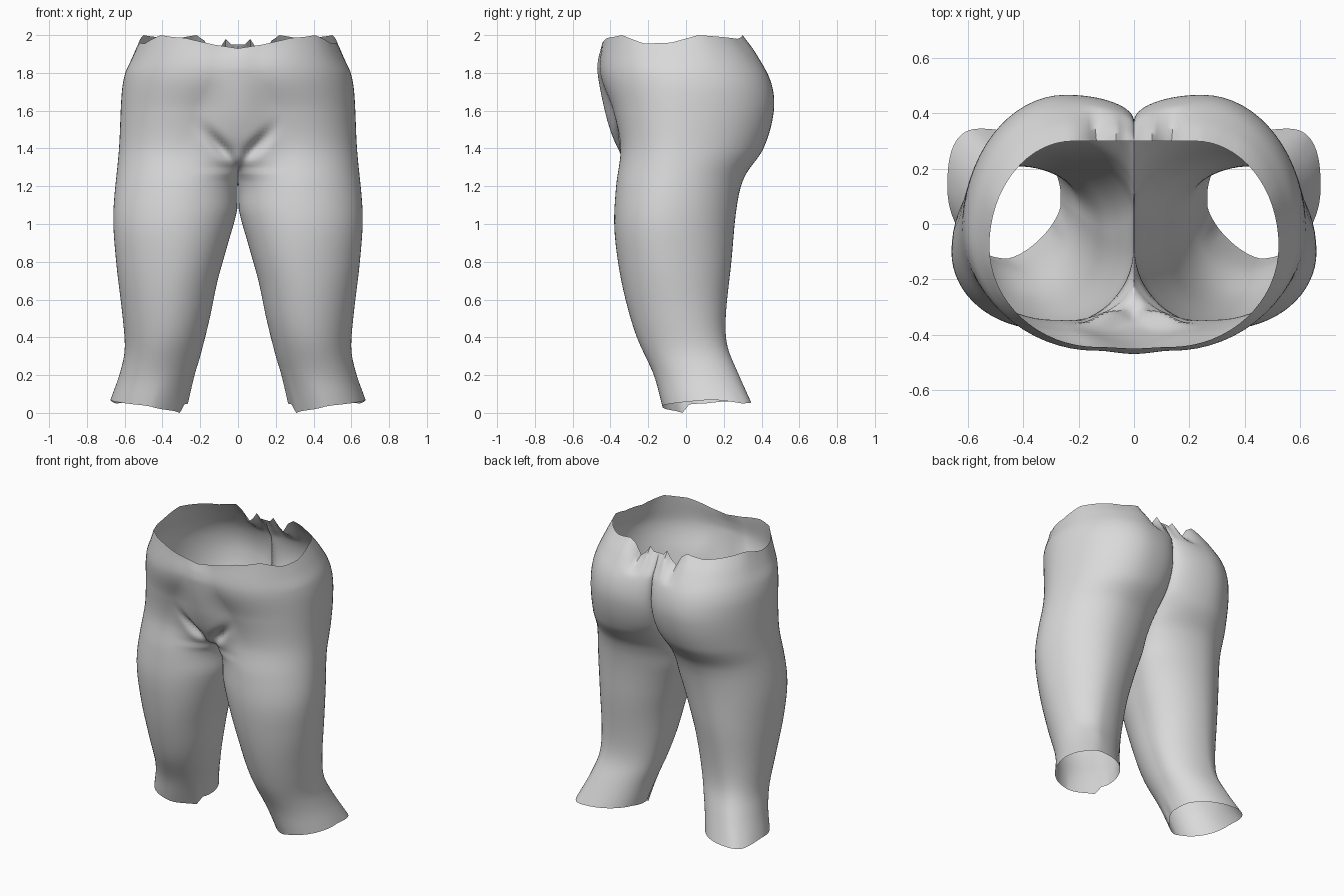
import bpy, math

if "Cube" in bpy.data.objects:
    bpy.data.objects.remove(bpy.data.objects["Cube"])

CROTCH = 1.22      # height where the two legs join
Q = 16             # points per quarter of a section
BRIDGE = 4         # points across the inner thigh

# Guide lines down the body: (z, x, y)
FRONT = [(2.0, .13, -.445), (1.8, .15, -.455), (1.6, .24, -.385), (1.4, .29, -.347),
         (1.2, .31, -.37), (1.0, .33, -.38), (.8, .34, -.36), (.6, .36, -.32),
         (.4, .38, -.26), (.2, .42, -.17), (.04, .46, -.125)]
OUTER = [(2.0, .523, -.08), (1.9, .56, -.05), (1.8, .597, -.03), (1.7, .615, -.02),
         (1.4, .63, -.04), (1.05, .66, -.10), (.8, .645, -.09), (.5, .61, -.03),
         (.33, .60, .02), (.2, .628, .08), (.04, .675, .13)]
BACK = [(2.0, .22, .30), (1.9, .23, .372), (1.75, .24, .45), (1.6, .25, .465),
        (1.4, .27, .41), (1.25, .31, .31), (1.1, .34, .27), (.8, .38, .24),
        (.5, .42, .21), (.35, .45, .22), (.2, .50, .28), (.04, .55, .345)]
INNER_FRONT = [(2.0, 0, -.45), (1.9, 0, -.466), (1.8, 0, -.468), (1.6, 0, -.43),
               (1.48, 0, -.395), (1.4, 0, -.36), (1.33, 0, -.315), (1.27, 0, -.19),
               (1.22, 0, -.11), (1.08, .004, -.09), (.9, .052, -.085), (.7, .108, -.07),
               (.5, .15, -.04), (.3, .20, .01), (.2, .23, .04), (.04, .265, .07)]
INNER_BACK = [(2.0, 0, .30), (1.9, 0, .33), (1.8, 0, .365), (1.6, 0, .365),
              (1.45, 0, .30), (1.35, 0, .20), (1.22, 0, .10), (1.0, 0, .01),
              (.6, 0, .0), (.2, 0, .07), (.04, 0, .10)]
# Ragged rims: (eighths of a quarter, drop)
WAIST_RIM = [(0, .07), (4, .06), (8, .05), (10, .015), (11, .01), (12, .0), (14, .045),
             (16, .04), (18, 0), (22, .02), (24, 0), (25, .03), (26, .10), (27, .07),
             (28, .02), (29, .05), (32, .05)]
HEM_RIM = [(0, -.01), (2, -.005), (3, .04), (4, .03), (6, .02), (9, .0), (16, -.03),
           (20, -.01), (24, -.015), (30, -.02), (32, -.01), (36, -.01)]


def smooth(line, z):
    """Smooth x and y of a guide line at height z."""
    z = min(max(z, line[-1][0]), line[0][0])
    i = next(k for k in range(len(line) - 1) if z >= line[k + 1][0])
    a, b = line[i], line[i + 1]
    p, n = line[max(i - 1, 0)], line[min(i + 2, len(line) - 1)]
    h = b[0] - a[0]
    t = (z - a[0]) / h
    out = []
    for c in (1, 2):
        ma = (b[c] - p[c]) / (b[0] - p[0]) * h
        mb = (n[c] - a[c]) / (n[0] - a[0]) * h
        out.append((2*t**3 - 3*t*t + 1) * a[c] + (t**3 - 2*t*t + t) * ma
                   + (3*t*t - 2*t**3) * b[c] + (t**3 - t*t) * mb)
    return out


def linear(keys, j):
    for (a, va), (b, vb) in zip(keys, keys[1:]):
        if a <= j <= b:
            return va + (vb - va) * (j - a) / (b - a)
    return keys[-1][1]


def section(z):
    """Half section at height z, running front, outer side, back, inner side."""
    (fx, fy), (ox, oy), (bx, by) = smooth(FRONT, z), smooth(OUTER, z), smooth(BACK, z)
    xi, yf = smooth(INNER_FRONT, z)
    yb = smooth(INNER_BACK, z)[1]
    xi = 0.0 if z >= CROTCH - 1e-6 else max(xi, .003)
    m = min(max((1.37 - z) / .10, 0), 1)
    low = max(0, (.2 - z) / .16)
    # Groin crease, spreading outward with height
    depth = .045 * math.exp(-((z - 1.41) / .08) ** 2)
    crease = max(.03, (z - 1.29) * .78)
    f = 1 + .35 * low       # flatter inner front of the hem
    pts = []
    for k in range(Q):      # belly and mound, turning into the inner thigh
        u = k / Q
        s = u * math.pi / 2
        x = (1 - m) * fx * u + m * (fx - (fx - xi) * math.cos(s) ** f)
        y = (1 - m) * (yf + (fy - yf) * (1 - math.cos(math.pi * u)) / 2) \
            + m * (yf + (fy - yf) * math.sin(s) ** f)
        g = depth * math.exp(-((x - crease) / .04) ** 2) * min(1, x / .03)
        pts.append((x, y + g))
    for k in range(Q):
        s = k / Q * math.pi / 2
        pts.append((fx + (ox - fx) * math.sin(s), oy + (fy - oy) * math.cos(s)))
    e = 1 - .25 * low       # squarer heel side of the hem
    for k in range(Q):
        s = k / Q * math.pi / 2
        pts.append((bx + (ox - bx) * math.cos(s) ** e, oy + (by - oy) * math.sin(s) ** e))
    for k in range(Q + 1):  # buttock into the cleft
        s = k / Q * math.pi / 2
        x = xi if k == Q else bx - (bx - xi) * math.sin(s)
        pts.append((x, yb + (by - yb) * math.cos(s)))
    if z <= CROTCH + 1e-6:  # inner thigh
        for k in range(1, BRIDGE + 1):
            pts.append((xi, yb + (yf - yb) * k / (BRIDGE + 1)))
    top = max(0, (z - 1.8) / .2)
    return [(x, y, z - top * linear(WAIST_RIM, j * 8 / Q) - low * linear(HEM_RIM, j * 8 / Q))
            for j, (x, y) in enumerate(pts)]


# Loft the sections from waist to hem
UPPER, LOWER = 44, 34
levels = [2 - (2 - CROTCH) * i / UPPER for i in range(UPPER + 1)]
levels += [CROTCH - (CROTCH - .04) * i / LOWER for i in range(1, LOWER + 1)]
verts, faces, starts = [], [], []
for z in levels:
    starts.append(len(verts))
    verts += section(z)
for i in range(len(levels) - 1):
    a, b = starts[i], starts[i + 1]
    closed = i >= UPPER
    n = 4 * Q + 1 + (BRIDGE if closed else 0)
    for j in range(n if closed else n - 1):
        k = (j + 1) % n
        faces.append((a + j, b + j, b + k, a + k))

mesh = bpy.data.meshes.new("trousers")
mesh.from_pydata(verts, [], faces)
trousers = bpy.data.objects.new("trousers", mesh)
bpy.context.collection.objects.link(trousers)

grey = bpy.data.materials.new("plain grey")
grey.diffuse_color = (.7, .7, .7, 1)
grey.use_nodes = True
grey.node_tree.nodes["Principled BSDF"].inputs["Base Color"].default_value = grey.diffuse_color
mesh.materials.append(grey)

# Mirror to the other leg
mirror = trousers.modifiers.new("mirror", 'MIRROR')
mirror.use_mirror_merge = True
mirror.merge_threshold = .001

bpy.context.view_layer.objects.active = trousers
trousers.select_set(True)
bpy.ops.object.shade_smooth_by_angle(angle=math.radians(60))
